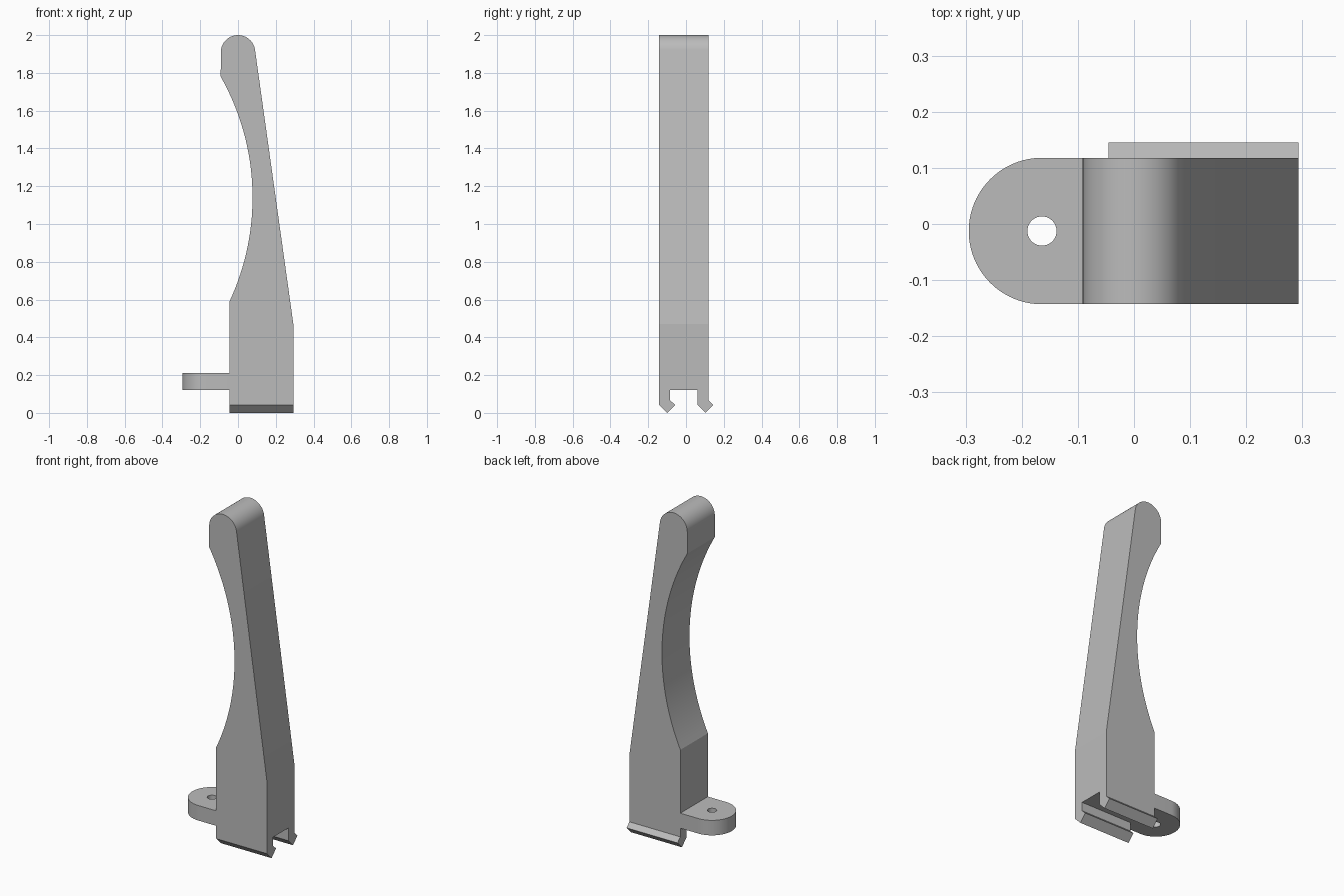
import bpy, bmesh
from math import sin, cos, asin, pi, radians
from mathutils import Vector

cube = bpy.data.objects.get("Cube")
if cube:
    bpy.data.objects.remove(cube, do_unlink=True)

grey = bpy.data.materials.new("plain grey")
grey.use_nodes = True
GREY = (0.5, 0.5, 0.5, 1)
grey.diffuse_color = GREY
grey.node_tree.nodes["Principled BSDF"].inputs["Base Color"].default_value = GREY


def arc(cx, cy, r, start, end, steps):
    """Points along a circular arc, angles in radians."""
    angles = [start + (end - start) * i / steps for i in range(steps + 1)]
    return [(cx + r * cos(a), cy + r * sin(a)) for a in angles]


def prism(name, profile, place, depth):
    """Extrude a 2D profile along the vector depth."""
    bm = bmesh.new()
    face = bm.faces.new([bm.verts.new(place(a, b)) for a, b in profile])
    ext = bmesh.ops.extrude_face_region(bm, geom=[face])
    verts = [v for v in ext["geom"] if isinstance(v, bmesh.types.BMVert)]
    bmesh.ops.translate(bm, verts=verts, vec=Vector(depth))
    bmesh.ops.recalc_face_normals(bm, faces=bm.faces)
    mesh = bpy.data.meshes.new(name)
    bm.to_mesh(mesh)
    bm.free()
    mesh.materials.append(grey)
    ob = bpy.data.objects.new(name, mesh)
    bpy.context.collection.objects.link(ob)
    return ob


def select(ob):
    bpy.ops.object.select_all(action="DESELECT")
    ob.select_set(True)
    bpy.context.view_layer.objects.active = ob


def combine(ob, cutter, operation):
    """Apply a boolean and discard the cutter."""
    cutter.hide_render = True
    mod = ob.modifiers.new("shape", "BOOLEAN")
    mod.operation, mod.solver, mod.object = operation, "EXACT", cutter
    select(ob)
    bpy.ops.object.modifier_apply(modifier=mod.name)
    bpy.data.objects.remove(cutter, do_unlink=True)


X0, X1 = -0.045, 0.293          # base of the handle
Y0, Y1 = -0.143, 0.118          # thickness of the handle
SLOT = 0.12                     # top of the slot and underside of the tab

# Handle outline: straight base, sloped back, round tip, hollow grip
tip_r, grip_r, grip_z, grip_x = 0.091, 1.3, 1.14, 0.077
outline = [(X0, -0.1), (X1, -0.1), (X1, 0.47)]
outline += arc(0, 2 - tip_r, tip_r, radians(8), pi, 48)
outline += arc(grip_x - grip_r, grip_z, grip_r,
               asin((1.78 - grip_z) / grip_r), asin((0.59 - grip_z) / grip_r), 40)
handle = prism("handle", outline, lambda x, z: (x, -0.3, z), (0, 0.6, 0))


# Side outline: a slot between two legs that end in barbed hooks
def hook(y):
    return [(y, 0.043), (y + 0.043, 0), (y + 0.085, 0.042), (y + 0.058, 0.068)]


leg = 0.058
side = [(Y0, 2.1)] + hook(Y0) + [(Y0 + leg, SLOT), (Y1 - leg, SLOT)]
side += hook(Y1 - leg) + [(Y1, 2.1)]
combine(handle, prism("side_cutter", side, lambda y, z: (-0.5, y, z), (1, 0, 0)),
        "INTERSECT")

# Round mounting tab with a hole
cx, cy = -0.164, (Y0 + Y1) / 2
tab_shape = [(X0, Y0), (X0, Y1)] + arc(cx, cy, (Y1 - Y0) / 2, pi / 2, 1.5 * pi, 48)
tab = prism("mounting_tab", tab_shape, lambda x, y: (x, y, SLOT), (0, 0, 0.09))
hole = arc(cx, cy, 0.026, 0, 2 * pi, 64)[:-1]
combine(tab, prism("hole_cutter", hole, lambda x, y: (x, y, 0), (0, 0, 0.4)),
        "DIFFERENCE")

for ob in (handle, tab):
    select(ob)
    bpy.ops.object.shade_smooth_by_angle(angle=radians(7))
